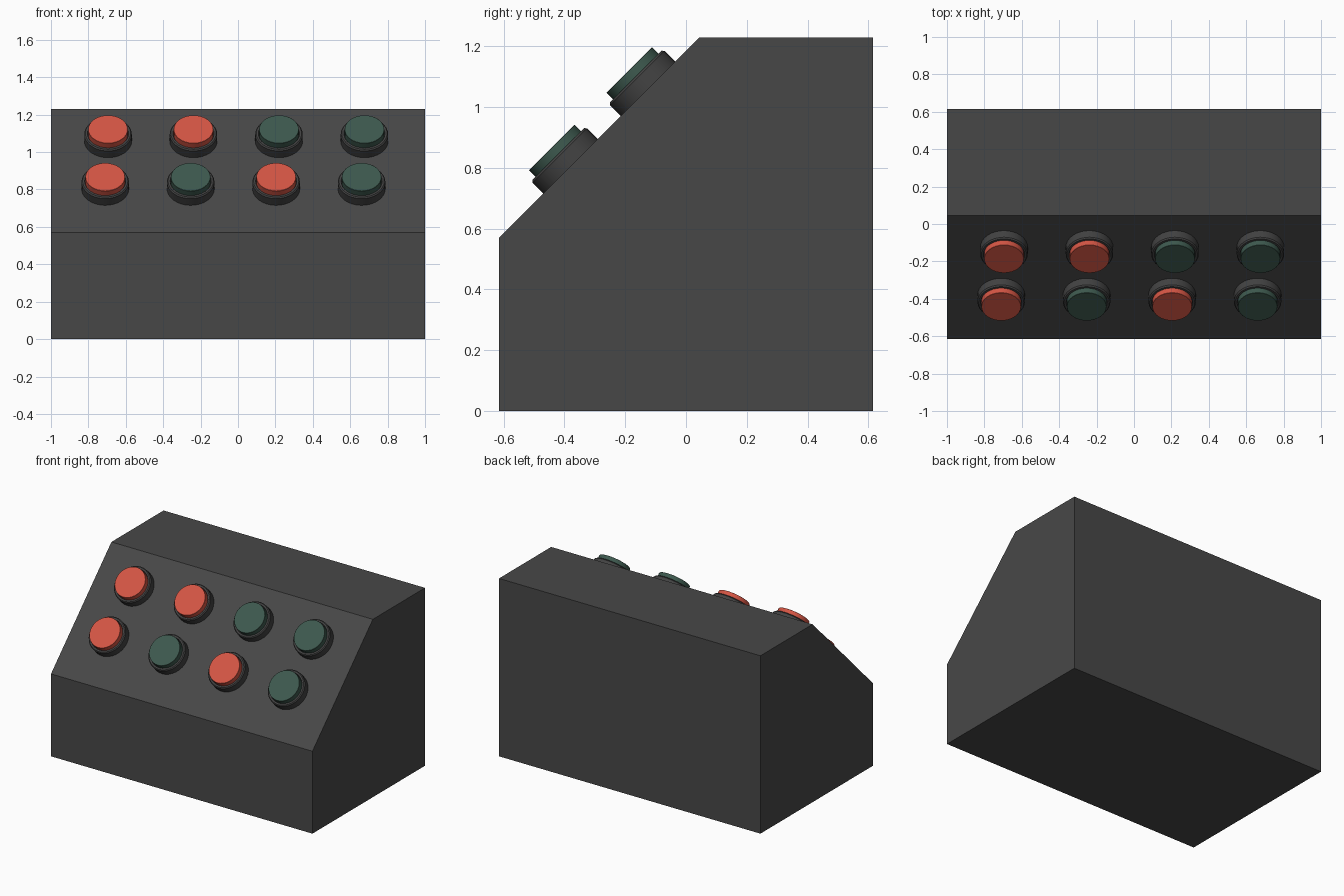
import bpy, bmesh, math
from mathutils import Matrix, Vector

if "Cube" in bpy.data.objects:
    bpy.data.objects.remove(bpy.data.objects["Cube"])


def material(name, rgb):
    m = bpy.data.materials.new(name)
    m.diffuse_color = (*rgb, 1)
    m.use_nodes = True
    m.node_tree.nodes["Principled BSDF"].inputs["Base Color"].default_value = m.diffuse_color
    return m


GREY = material("charcoal", (0.064, 0.064, 0.064))
RIM = material("dark rim grey", (0.055, 0.055, 0.055))
RED = material("lit red", (0.66, 0.092, 0.058))
GREEN = material("dull green", (0.047, 0.10, 0.077))


def make_object(name, bm, mat):
    bmesh.ops.recalc_face_normals(bm, faces=bm.faces)
    mesh = bpy.data.meshes.new(name)
    bm.to_mesh(mesh)
    bm.free()
    mesh.materials.append(mat)
    ob = bpy.data.objects.new(name, mesh)
    bpy.context.collection.objects.link(ob)
    return ob


def lathe(name, profile, mat, matrix, sides=32):
    """Revolve (radius, height) points around local z; ends on the axis close it."""
    bm = bmesh.new()
    verts = [bm.verts.new((r, 0, h)) for r, h in profile]
    edges = [bm.edges.new(pair) for pair in zip(verts, verts[1:])]
    bmesh.ops.spin(bm, geom=verts + edges, cent=(0, 0, 0), axis=(0, 0, 1),
                   angle=math.tau, steps=sides, use_duplicate=False)
    bmesh.ops.remove_doubles(bm, verts=bm.verts, dist=1e-5)
    ob = make_object(name, bm, mat)
    ob.matrix_world = matrix
    bpy.ops.object.select_all(action='DESELECT')
    ob.select_set(True)
    bpy.context.view_layer.objects.active = ob
    bpy.ops.object.shade_smooth_by_angle(angle=math.radians(35))
    return ob


# Console body: side profile extruded across x
bm = bmesh.new()
side = [(-0.615, 0), (0.615, 0), (0.615, 1.23), (0.045, 1.23), (-0.615, 0.57)]
face = bm.faces.new([bm.verts.new((-1, y, z)) for y, z in side])
ext = bmesh.ops.extrude_face_region(bm, geom=[face])
bmesh.ops.translate(bm, vec=(2, 0, 0),
                    verts=[v for v in ext["geom"] if isinstance(v, bmesh.types.BMVert)])
make_object("console_body", bm, GREY)

# Buttons on the 45 degree panel: rim collar and raised cap
rim = [(0, 0), (0.127, 0), (0.127, 0.050), (0.121, 0.057), (0.110, 0.057),
       (0.107, 0.048), (0, 0.048)]
cap = [(0, 0.04), (0.106, 0.04), (0.106, 0.087), (0.105, 0.088), (0, 0.088)]
tilt = Matrix.Rotation(math.radians(45), 4, 'X')
rows = [("upper", -0.695, -0.125, 1.06, (RED, RED, GREEN, GREEN)),
        ("lower", -0.710, -0.380, 0.805, (RED, GREEN, RED, GREEN))]
for row, x0, y, z, colours in rows:
    for i, colour in enumerate(colours):
        place = Matrix.Translation(Vector((x0 + 0.457 * i, y, z))) @ tilt
        lathe(f"{row}_button_rim_{i + 1}", rim, RIM, place)
        lathe(f"{row}_button_cap_{i + 1}", cap, colour, place)
